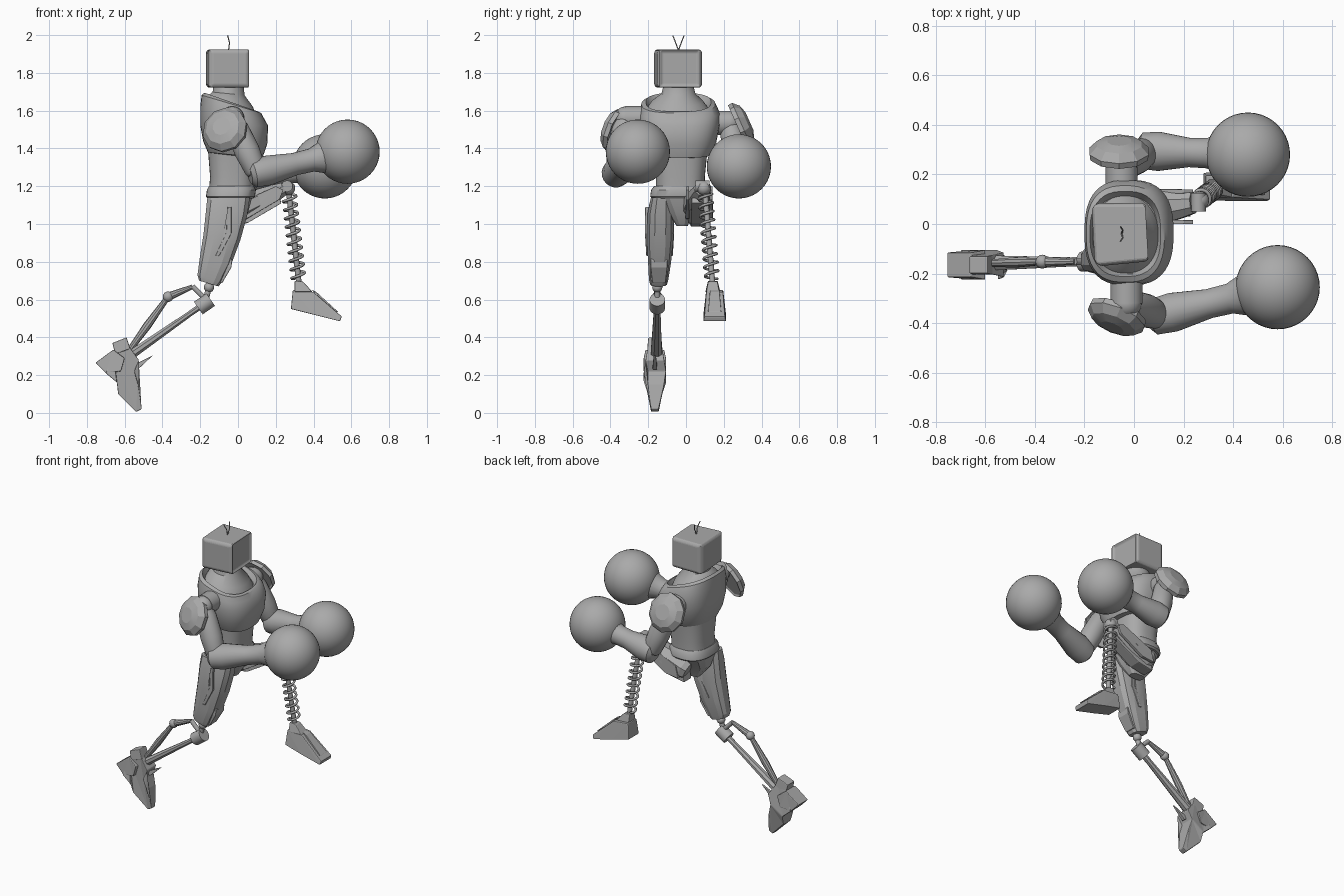
import bpy, bmesh, math
from mathutils import Vector, Matrix

cube = bpy.data.objects.get("Cube")
if cube:
    bpy.data.objects.remove(cube, do_unlink=True)

grey = bpy.data.materials.new("plain grey")
grey.use_nodes = True
colour = (0.4, 0.4, 0.4, 1)
grey.diffuse_color = colour
grey.node_tree.nodes["Principled BSDF"].inputs["Base Color"].default_value = colour


def finish(name, bm, angle=35, bevel=0):
    bmesh.ops.recalc_face_normals(bm, faces=bm.faces)
    mesh = bpy.data.meshes.new(name)
    bm.to_mesh(mesh)
    bm.free()
    mesh.materials.append(grey)
    obj = bpy.data.objects.new(name, mesh)
    bpy.context.collection.objects.link(obj)
    if bevel:
        mod = obj.modifiers.new("bevel", "BEVEL")
        mod.width, mod.segments = bevel, 2
    if angle:
        bpy.ops.object.select_all(action="DESELECT")
        obj.select_set(True)
        bpy.context.view_layer.objects.active = obj
        bpy.ops.object.shade_smooth_by_angle(angle=math.radians(angle))
    return obj


def skin(name, rings, angle=35):
    """Join rings of points into a capped tube."""
    bm = bmesh.new()
    loops = [[bm.verts.new(p) for p in ring] for ring in rings]
    for a, b in zip(loops, loops[1:]):
        for i in range(len(a)):
            j = (i + 1) % len(a)
            bm.faces.new((a[i], a[j], b[j], b[i]))
    bm.faces.new(loops[0])
    bm.faces.new(loops[-1])
    return finish(name, bm, angle)


def oval(n, rx, ry, power=2.0):
    """Rounded-box outline; power 2 is a plain ellipse."""
    pts = []
    for i in range(n):
        a = math.tau * (i + 0.5) / n
        c, s = math.cos(a), math.sin(a)
        pts.append((rx * math.copysign(abs(c) ** (2 / power), c),
                    ry * math.copysign(abs(s) ** (2 / power), s)))
    return pts


def body(name, rows, n=40, power=2.6, angle=35):
    """Rows: z, centre x, centre y, half depth, half width, forward slope."""
    return skin(name, [[Vector((cx + u, cy + v, z - slope * u))
                        for u, v in oval(n, rx, ry, power)]
                       for z, cx, cy, rx, ry, slope in rows], angle)


def limb(name, a, b, profile, n=20, flat=1.0, angle=35):
    """Profile: (fraction along a-b, radius)."""
    a, b = Vector(a), Vector(b)
    turn = (b - a).to_track_quat("Z", "Y")
    return skin(name, [[a.lerp(b, t) + turn @ Vector((u, v, 0))
                        for u, v in oval(n, r, r * flat)] for t, r in profile], angle)


def rod(name, a, b, r, n=12):
    return limb(name, a, b, [(0, r), (1, r)], n)


def ball(name, centre, r, n=40):
    bm = bmesh.new()
    bmesh.ops.create_uvsphere(bm, u_segments=n, v_segments=n // 2, radius=r,
                              matrix=Matrix.Translation(centre))
    return finish(name, bm, 60)


def slab(name, y, outline, bevel=0.005):
    """Side outline of (x, z, half width) made solid across y."""
    bm = bmesh.new()
    sides = [[bm.verts.new((x, y + s * w, z)) for x, z, w in outline] for s in (-1, 1)]
    for i in range(len(outline)):
        j = (i + 1) % len(outline)
        bm.faces.new((sides[0][i], sides[0][j], sides[1][j], sides[1][i]))
    for side in sides:
        bm.faces.new(side)
    bmesh.ops.triangulate(bm, faces=[f for f in bm.faces if len(f.verts) > 4])
    return finish(name, bm, 0, bevel)


def wire(name, pts, r):
    curve = bpy.data.curves.new(name, "CURVE")
    curve.dimensions = "3D"
    curve.bevel_depth, curve.bevel_resolution, curve.use_fill_caps = r, 1, True
    line = curve.splines.new("POLY")
    line.points.add(len(pts) - 1)
    for p, co in zip(line.points, pts):
        p.co = (*co, 1)
    curve.materials.append(grey)
    obj = bpy.data.objects.new(name, curve)
    bpy.context.collection.objects.link(obj)
    return obj


# Television head: sunken screen in front, framed panels on the sides and back
bm = bmesh.new()
bmesh.ops.create_cube(bm, size=1, matrix=Matrix.Diagonal((0.21, 0.235, 0.2, 1)))
for v in bm.verts:
    if v.co.x > 0:
        v.co.y *= 0.92
for f in [f for f in bm.faces if abs(f.normal.z) < 0.5]:
    front = f.normal.x > 0.5
    bmesh.ops.inset_individual(bm, faces=[f], thickness=0.022, depth=-0.012 if front else 0.01)
head = finish("head", bm, 0, 0.006)
head.location = (-0.05, -0.038, 1.823)
head.rotation_euler.z = math.radians(3)
for side, label in ((-1, "right"), (1, "left")):
    wire(label + "_antenna", [(-0.05, -0.04, 1.92), (-0.045, -0.04 + side * 0.015, 1.96),
                              (-0.055, -0.04 + side * 0.03, 1.998)], 0.003)

# Trunk
body("neck", [(1.6, -.035, -.045, .14, .17, .35), (1.65, -.04, -.045, .12, .135, .25),
              (1.69, -.05, -.04, .085, .09, .1), (1.73, -.05, -.04, .08, .08, 0)], power=2)
body("chest", [(1.36, -.02, -.035, .11, .12, .1), (1.365, -.015, -.035, .145, .16, .1),
               (1.43, -.015, -.035, .17, .195, .05), (1.52, -.02, -.035, .18, .213, 0),
               (1.59, -.03, -.035, .17, .212, .2), (1.635, -.035, -.04, .158, .195, .3),
               (1.645, -.035, -.04, .143, .172, .35), (1.61, -.035, -.04, .13, .15, .35)])
body("belly", [(1.16, -.035, -.03, .12, .13, 0), (1.25, -.03, -.03, .118, .13, 0),
               (1.4, -.03, -.03, .13, .145, 0)])
body("belt", [(1.135, -.04, -.035, .12, .145, 0), (1.145, -.04, -.035, .13, .155, 0),
              (1.18, -.035, -.035, .13, .15, 0), (1.2, -.035, -.035, .12, .135, 0)])
body("pelvis", [(0.99, -.04, -.02, .05, .03, 0), (1.06, -.045, -.03, .1, .07, 0),
                (1.15, -.04, -.035, .12, .14, 0)], 12, 3, 20)

# Arms with shoulder pads and ball fists
arms = (
    ("right", (-.03, -.2, 1.56), (-.03, -.32, 1.56), (.1, -.37, 1.27), (.58, -.255, 1.383),
     (-.07, -.375, 1.5), (-.35, -.85, .35)),
    ("left", (-.05, .13, 1.535), (-.05, .23, 1.535), (.05, .295, 1.24), (.46, .28, 1.305),
     (-.06, .29, 1.525), (0, .9, .4)),
)
for label, socket, shoulder, elbow, fist, pad, out in arms:
    rod(label + "_shoulder_axle", socket, shoulder, 0.065, 24)
    ball(label + "_shoulder", shoulder, 0.062, 24)
    limb(label + "_upper_arm", shoulder, elbow,
         [(0, .045), (.2, .062), (.6, .068), (.95, .058), (1, .05)])
    limb(label + "_forearm", elbow, fist,
         [(-.08, .05), (-.04, .074), (.12, .08), (.42, .06), (.6, .062), (.72, .085), (.82, .11)])
    ball(label + "_fist", fist, 0.17)
    pad, out = Vector(pad), Vector(out).normalized()
    limb(label + "_shoulder_pad", pad - out * .02, pad + out * .05,
         [(.1, .11), (0, .122), (.35, .125), (.8, .095), (1, .05)], 10, 1.0, 15)

# Right leg: armoured thigh trailing behind
body("right_thigh", [(.685, -.155, -.145, .052, .045, .3), (.71, -.15, -.145, .066, .052, .3),
                     (.8, -.12, -.14, .085, .062, .2), (.93, -.085, -.137, .1, .072, .15),
                     (1.06, -.06, -.135, .112, .07, .1), (1.14, -.05, -.13, .115, .057, 0)],
     12, 3, 18)
slab("right_knee_guard", -.143, [(-.13, .7, .035), (-.085, .685, .035), (-.035, .77, .045),
                                 (-.03, .81, .045), (-.06, .84, .04), (-.11, .8, .04)])
slab("right_thigh_panel", -.14, [(-.12, .83, .07), (-.1, .83, .07), (-.035, .95, .078),
                                 (-.035, 1.09, .076), (-.055, 1.09, .076), (-.06, .96, .078)], .003)

# Right shin: main strut plus a jointed piston
hip_y = -.152
ball("right_knee_ball", (-.153, hip_y, .665), .027, 20)
rod("right_knee_pin", (-.155, hip_y, .66), (-.17, hip_y, .6), .016)
rod("right_knee_joint", (-.145, hip_y, .6), (-.21, hip_y, .555), .041, 20)
limb("right_shin", (-.19, hip_y, .57), (-.62, -.158, .27),
     [(0, .022), (.15, .02), (.5, .026), (.85, .032), (1, .036)], 8, .8, 15)
rod("right_knee_link", (-.17, hip_y, .6), (-.24, hip_y, .67), .014)
limb("right_upper_piston", (-.24, hip_y, .668), (-.37, hip_y, .615), [(0, .012), (1, .022)], 10)
ball("right_piston_joint", (-.37, hip_y, .615), .028, 16)
limb("right_lower_piston", (-.37, hip_y, .615), (-.59, -.158, .31),
     [(0, .014), (.5, .022), (1, .014)], 10)

# Right foot, toe pointing down
foot_y = -.165
slab("right_foot", foot_y, [(-.66, .32, .04), (-.59, .37, .035), (-.525, .28, .05),
                            (-.55, .22, .06), (-.53, .15, .05), (-.51, .02, .02),
                            (-.54, .005, .02), (-.635, .1, .04), (-.64, .16, .06), (-.7, .21, .06)])
slab("right_heel", foot_y, [(-.755, .265, .05), (-.66, .335, .05), (-.6, .29, .06),
                            (-.62, .22, .06), (-.7, .21, .055)])
slab("right_ankle_guard", foot_y, [(-.665, .37, .035), (-.59, .4, .035), (-.57, .34, .04),
                                   (-.65, .31, .04)])
slab("right_spur", foot_y, [(-.56, .25, .012), (-.45, .305, .006), (-.53, .23, .012)], .002)

# Left leg: thigh raised forward with side plates
limb("left_thigh", (-.06, .05, 1.05), (.24, .085, 1.185),
     [(0, .075), (.1, .088), (.5, .08), (.85, .058), (1, .045)], 8, .85, 15)
for side in (-1, 1):
    y = .07 + side * .062
    slab("left_thigh_inner_plate" if side < 0 else "left_thigh_outer_plate", y,
         [(-.04, 1.02, .01), (.05, 1.03, .01), (.22, 1.13, .008), (.24, 1.18, .008),
          (.2, 1.2, .008), (-.02, 1.1, .01)], .003)
slab("left_thigh_under_plate", .065, [(-.06, .985, .04), (.05, 1.005, .04), (.23, 1.11, .035),
                                      (.22, 1.14, .035), (-.05, 1.03, .04)])
rod("left_knee_joint", (.26, .05, 1.2), (.26, .125, 1.2), .03, 20)
ball("left_knee_ball", (.265, .095, 1.19), .038, 20)

# Left shin: coil spring around a rod
top, bottom = Vector((.268, .1, 1.18)), Vector((.322, .14, .69))
rod("left_shin_rod", top, bottom, .015)
turn = (bottom - top).to_track_quat("Z", "Y")
turns, steps = 10, 18
wire("left_shin_spring", [top.lerp(bottom, .04 + .92 * i / (turns * steps)) + turn @ Vector(
    (.036 * math.cos(math.tau * i / steps), .036 * math.sin(math.tau * i / steps), 0))
    for i in range(turns * steps + 1)], .0075)

# Left foot
slab("left_ankle", .142, [(.3, .7, .025), (.345, .695, .025), (.395, .64, .035), (.3, .64, .04)])
slab("left_foot", .152, [(.29, .65, .045), (.4, .64, .045), (.55, .51, .055), (.54, .485, .06),
                         (.4, .52, .06), (.28, .55, .055)])
slab("left_foot_plate", .152, [(.39, .652, .025), (.415, .64, .025), (.53, .535, .035),
                               (.51, .535, .035)], .002)
